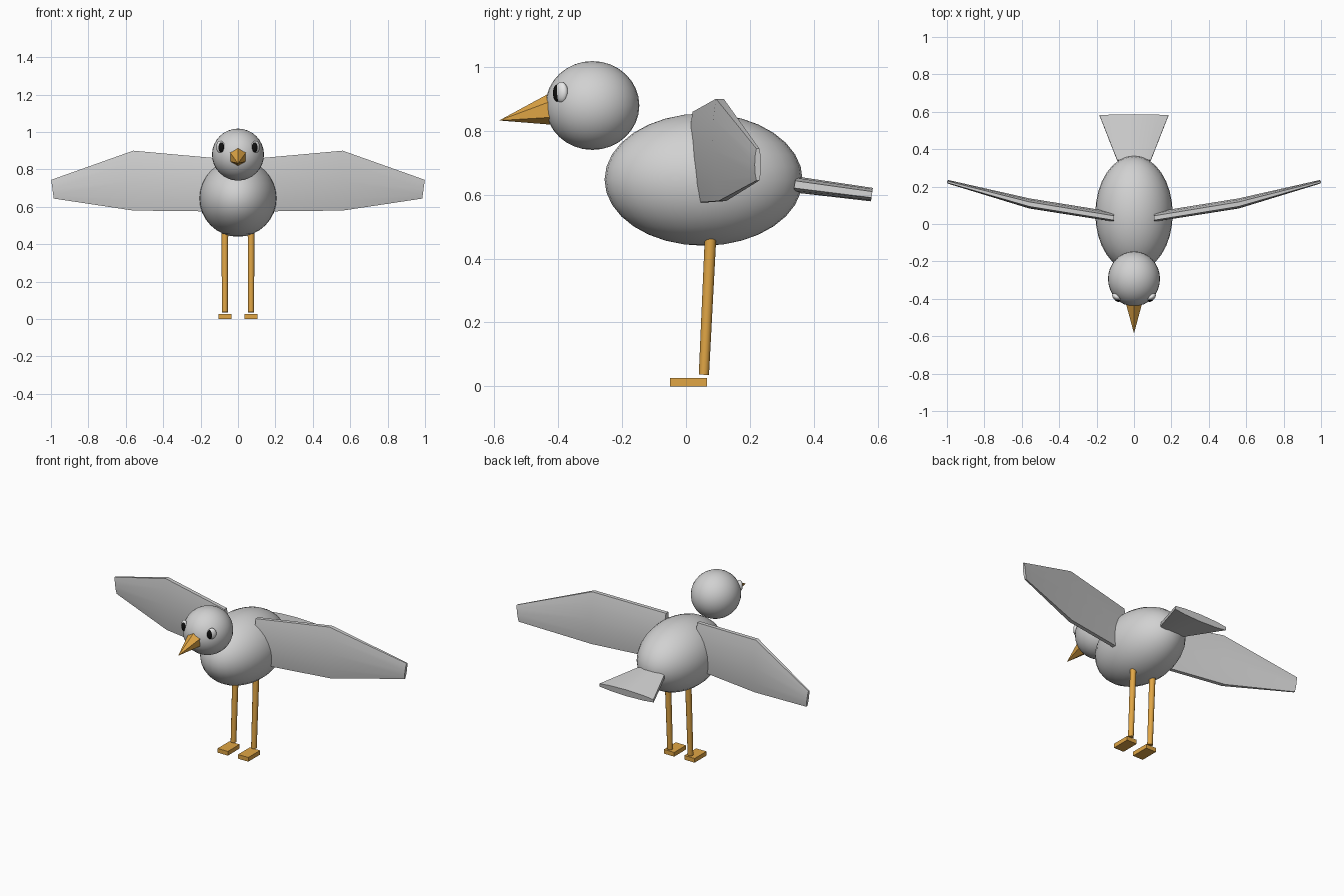
import bpy, bmesh, math
from mathutils import Vector

cube = bpy.data.objects.get("Cube")
if cube:
    bpy.data.objects.remove(cube, do_unlink=True)


def material(name, rgb):
    m = bpy.data.materials.new(name)
    m.use_nodes = True
    m.diffuse_color = (*rgb, 1)
    m.node_tree.nodes["Principled BSDF"].inputs["Base Color"].default_value = (*rgb, 1)
    return m


GREY = material("feather grey", (0.64, 0.64, 0.64))
ORANGE = material("orange", (0.75, 0.38, 0.06))
WHITE = material("eye white", (0.8, 0.8, 0.8))
BLACK = material("pupil black", (0.005, 0.005, 0.005))


def finish(obj, name, mat, smooth=True):
    obj.name = name
    obj.data.materials.append(mat)
    if smooth:
        bpy.ops.object.select_all(action='DESELECT')
        obj.select_set(True)
        bpy.context.view_layer.objects.active = obj
        bpy.ops.object.shade_smooth_by_angle(angle=math.radians(40))
    return obj


def ellipsoid(name, mat, center, radii, turn=0.0, seg=32):
    bpy.ops.mesh.primitive_uv_sphere_add(segments=seg, ring_count=seg // 2, radius=1, location=center)
    obj = bpy.context.object
    obj.scale = radii
    obj.rotation_euler.z = turn
    return finish(obj, name, mat)


def rod(name, mat, start, end, r1, r2, sides, smooth=True):
    a, b = Vector(start), Vector(end)
    bpy.ops.mesh.primitive_cone_add(vertices=sides, radius1=r1, radius2=r2,
                                    depth=(b - a).length, location=(a + b) / 2)
    obj = bpy.context.object
    obj.rotation_euler = (b - a).to_track_quat('Z', 'Y').to_euler()
    return finish(obj, name, mat, smooth)


# Lens-like section with blunt ends: (thickness, width)
QUARTER = [(0.45, 1), (0.82, 0.62), (1, 0)]
HALF = QUARTER + [(t, -w) for t, w in QUARTER[1::-1]]
LENS = HALF + [(-t, -w) for t, w in HALF]


def loft(name, mat, sections):
    """Each section is (center, half thickness vector, half width vector)."""
    bm = bmesh.new()
    rings = []
    for c, t, w in sections:
        rings.append([bm.verts.new(Vector(c) + Vector(t) * a + Vector(w) * b) for a, b in LENS])
    n = len(LENS)
    for r, s in zip(rings, rings[1:]):
        for i in range(n):
            bm.faces.new((r[i], r[(i + 1) % n], s[(i + 1) % n], s[i]))
    bm.faces.new(rings[0])
    bm.faces.new(rings[-1])
    bmesh.ops.recalc_face_normals(bm, faces=bm.faces)
    mesh = bpy.data.meshes.new(name)
    bm.to_mesh(mesh)
    bm.free()
    obj = bpy.data.objects.new(name, mesh)
    bpy.context.collection.objects.link(obj)
    return finish(obj, name, mat)


# Body, head and beak
ellipsoid("body", GREY, (0, 0.055, 0.647), (0.207, 0.31, 0.207))
ellipsoid("head", GREY, (0, -0.293, 0.879), (0.139, 0.147, 0.139))
rod("beak", ORANGE, (0, -0.41, 0.869), (0, -0.585, 0.832), 0.053, 0, 6, False)

# Fan tail
loft("tail", GREY, [((0, 0.34, 0.632), (0, 0.004, 0.025), (0.09, 0, 0)),
                    ((0, 0.582, 0.6), (0, 0.003, 0.021), (0.185, 0, 0))])

for side, s in (("left", 1), ("right", -1)):
    # Wings swept back toward the tips
    loft(side + "_wing", GREY, [
        ((s * 0.107, 0.038, 0.717), (0, 0.026, 0), (0, 0.006, -0.142)),
        ((s * 0.56, 0.11, 0.74), (0, 0.027, 0), (0, 0.004, -0.16)),
        ((s * 0.992, 0.225, 0.694), (0, 0.01, 0), (s * -0.007, 0, -0.05))])
    # Eyes
    turn = s * math.radians(38)
    ellipsoid(side + "_eye", WHITE, (s * 0.094, -0.39, 0.92), (0.026, 0.017, 0.033), turn, 20)
    ellipsoid(side + "_pupil", BLACK, (s * 0.09, -0.402, 0.918), (0.018, 0.012, 0.027), turn, 20)
    # Legs and feet
    rod(side + "_leg", ORANGE, (s * 0.07, 0.056, 0.036), (s * 0.07, 0.077, 0.47), 0.016, 0.018, 12)
    bpy.ops.mesh.primitive_cube_add(size=1, location=(s * 0.07, 0.008, 0.013))
    foot = bpy.context.object
    foot.scale = (0.07, 0.115, 0.026)
    finish(foot, side + "_foot", ORANGE, False)
